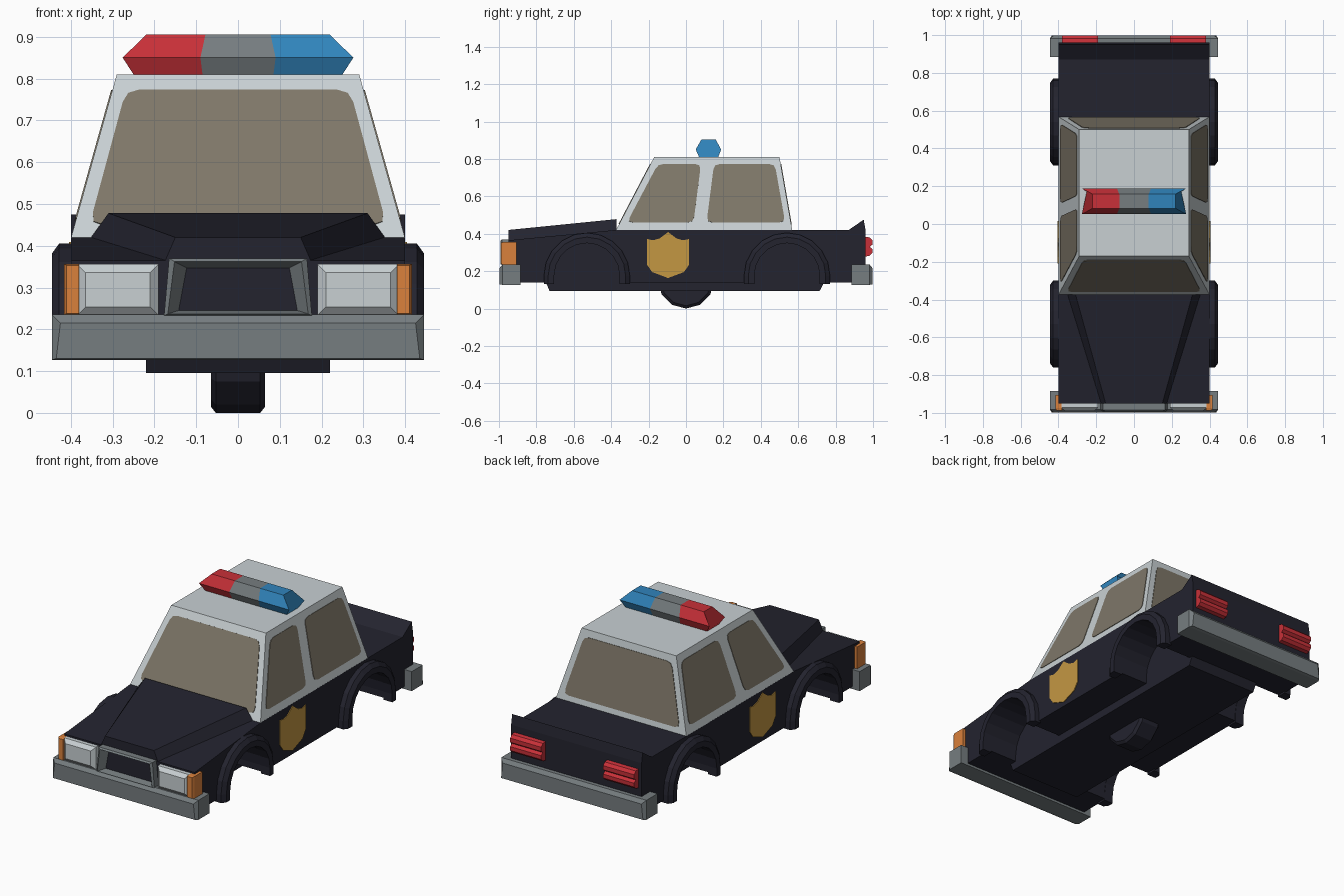
import bpy, bmesh, math
from mathutils import Vector

if "Cube" in bpy.data.objects:
    bpy.data.objects.remove(bpy.data.objects["Cube"])


def material(name, r, g, b):
    m = bpy.data.materials.new(name)
    m.diffuse_color = (r, g, b, 1)
    m.use_nodes = True
    m.node_tree.nodes["Principled BSDF"].inputs["Base Color"].default_value = m.diffuse_color
    return m


BLACK = material("black paint", 0.017, 0.017, 0.028)
WHITE = material("white paint", 0.58, 0.63, 0.65)
GREY = material("grey trim", 0.18, 0.205, 0.215)
GLASS = material("window glass", 0.21, 0.185, 0.14)
RED = material("red lens", 0.58, 0.03, 0.04)
BLUE = material("blue lens", 0.03, 0.23, 0.50)
ORANGE = material("orange lens", 0.70, 0.22, 0.045)
GOLD = material("gold badge", 0.55, 0.31, 0.055)


def loft(name, rings, mat, mirror=False, end_mat=None):
    """Skin a row of equal point rings and cap both ends."""
    bm = bmesh.new()
    vs = [[bm.verts.new(p) for p in ring] for ring in rings]
    for a, b in zip(vs, vs[1:]):
        for i in range(len(a)):
            j = (i + 1) % len(a)
            bm.faces.new((a[i], a[j], b[j], b[i]))
    bm.faces.new(vs[0])
    end = bm.faces.new(vs[-1])
    end.material_index = 1 if end_mat else 0
    bmesh.ops.recalc_face_normals(bm, faces=bm.faces)
    me = bpy.data.meshes.new(name)
    bm.to_mesh(me)
    bm.free()
    me.materials.append(mat)
    if end_mat:
        me.materials.append(end_mat)
    ob = bpy.data.objects.new(name, me)
    bpy.context.collection.objects.link(ob)
    if mirror:
        ob.modifiers.new("Mirror", 'MIRROR')
    return ob


def extrude_x(name, pts, x0, x1, mat, mirror=False):
    return loft(name, [[(x, y, z) for y, z in pts] for x in (x0, x1)], mat, mirror)


def rect(x0, x1, z0, z1, y, inset=0.0):
    i = inset
    return [(x0 + i, y, z0 + i), (x1 - i, y, z0 + i), (x1 - i, y, z1 - i), (x0 + i, y, z1 - i)]


def flat_rect(x, y0, y1, z):
    return [(-x, y0, z), (x, y0, z), (x, y1, z), (-x, y1, z)]


def rounded(pts, r=0.03):
    """Round the corners of a 2D outline."""
    out = []
    n = len(pts)
    for i in range(n):
        p = Vector(pts[i])
        a = p + (Vector(pts[i - 1]) - p).normalized() * r
        b = p + (Vector(pts[(i + 1) % n]) - p).normalized() * r
        out += [a, (a + b) / 4 + p / 2, b]
    return out


def arch(yc, r, bottom):
    """Wheel arch outline with straight legs."""
    zc = 0.175
    arc = [(yc + r * math.cos(math.pi * i / 10), zc + r * math.sin(math.pi * i / 10)) for i in range(11)]
    return [(yc + r, bottom)] + arc + [(yc - r, bottom)]


# Lower body with wheel wells cut out
body = extrude_x("body", [(-0.95, 0.14), (-0.95, 0.365), (-0.375, 0.42), (0.87, 0.42),
                          (0.95, 0.475), (0.96, 0.42), (0.96, 0.14)], -0.40, 0.40, BLACK)
cutters = []
for label, yc in (("front", -0.53), ("rear", 0.54)):
    cut = extrude_x(label + "_well_cutter", arch(yc, 0.177, 0.08), 0.22, 0.5, BLACK, True)
    cut.hide_render = True
    mod = body.modifiers.new("Well", 'BOOLEAN')
    mod.operation = 'DIFFERENCE'
    mod.solver = 'EXACT'
    mod.object = cut
    cutters.append(cut)
    # Flared arch lip: section of (radius, x) swept along the arch
    section = [(0.175, 0.39), (0.175, 0.445), (0.207, 0.445), (0.23, 0.428), (0.23, 0.39)]
    outlines = [(x, arch(yc, r, 0.13)) for r, x in section]
    rings = [[(x, *pts[k]) for x, pts in outlines] for k in range(13)]
    loft(label + "_wheel_arch", rings, BLACK, True)

dg = bpy.context.evaluated_depsgraph_get()
cut_mesh = bpy.data.meshes.new_from_object(body.evaluated_get(dg))
body.modifiers.clear()
body.data = cut_mesh
for cut in cutters:
    bpy.data.objects.remove(cut)

# White door panels: split the sides and colour the middle
bm = bmesh.new()
bm.from_mesh(cut_mesh)
for y in (-0.375, 0.567):
    bmesh.ops.bisect_plane(bm, geom=bm.verts[:] + bm.edges[:] + bm.faces[:],
                           plane_co=(0, y, 0), plane_no=(0, 1, 0))
bm.normal_update()
for f in bm.faces:
    c = f.calc_center_median()
    f.material_index = int(abs(f.normal.x) > 0.9 and abs(c.x) > 0.39 and -0.375 < c.y < 0.567)
bm.to_mesh(cut_mesh)
bm.free()
cut_mesh.materials.clear()
cut_mesh.materials.append(BLACK)
cut_mesh.materials.append(WHITE)

# Raised hood
loft("hood", [[(-0.176, -0.95, 0.36), (0.176, -0.95, 0.36), (0.15, -0.95, 0.42), (-0.15, -0.95, 0.42)],
              [(-0.353, -0.372, 0.418), (0.353, -0.372, 0.418), (0.31, -0.372, 0.478), (-0.31, -0.372, 0.478)]],
     BLACK)

# Cabin
loft("cabin", [flat_rect(0.40, -0.375, 0.568, 0.418), flat_rect(0.29, -0.17, 0.50, 0.81)], WHITE)


# Windows: thin plates lying on the sloped cabin sides
def window(name, pts, place, normal, mirror=False):
    n = Vector(normal).normalized() * 0.003
    base = [Vector(place(u, z, (z - 0.418) / 0.392)) for u, z in rounded(pts)]
    loft(name, [[p - n for p in base], [p + n for p in base]], GLASS, mirror)


def on_side(u, z, t):
    return (0.40 - 0.11 * t, u, z)


window("front_side_window", [(-0.315, 0.46), (0.04, 0.46), (0.08, 0.772), (-0.15, 0.772)],
       on_side, (0.392, 0, 0.11), True)
window("rear_side_window", [(0.11, 0.46), (0.53, 0.46), (0.475, 0.772), (0.15, 0.772)],
       on_side, (0.392, 0, 0.11), True)
screen = [(-0.355, 0.45), (0.355, 0.45), (0.268, 0.772), (-0.268, 0.772)]
window("windshield", screen, lambda u, z, t: (u, -0.375 + 0.205 * t, z), (0, -0.392, 0.205))
window("rear_window", screen, lambda u, z, t: (u, 0.568 - 0.068 * t, z), (0, 0.392, 0.068))

# Door badges
half = [(0, 0.409), (0.045, 0.375), (0.08, 0.365), (0.113, 0.372), (0.113, 0.235), (0.085, 0.195), (0, 0.163)]
shield = [(-0.096 + u, z) for u, z in half] + [(-0.096 - u, z) for u, z in half[-2:0:-1]]
extrude_x("door_badge", shield, 0.398, 0.404, GOLD, True)

# Bumpers
for label, s in (("front", -1), ("rear", 1)):
    loft(label + "_bumper", [rect(-0.445, 0.445, 0.127, 0.235, s * 0.885),
                             rect(-0.445, 0.445, 0.127, 0.235, s * 0.982),
                             [(-0.435, s * 0.998, 0.13), (0.435, s * 0.998, 0.13),
                              (0.425, s * 0.998, 0.215), (-0.425, s * 0.998, 0.215)]], GREY)

# Headlights and turn signals
loft("headlight", [rect(0.19, 0.385, 0.233, 0.356, -0.94), rect(0.19, 0.385, 0.233, 0.356, -0.972),
                   rect(0.19, 0.385, 0.233, 0.356, -0.99, 0.02)], WHITE, True)
loft("turn_signal", [rect(0.38, 0.416, 0.235, 0.356, -0.905), rect(0.38, 0.416, 0.235, 0.356, -0.975),
                     rect(0.38, 0.41, 0.238, 0.353, -0.988)], ORANGE, True)


# Grille: funnel frame with a dark recess
def trapezoid(top, bottom, z0, z1, y):
    return [(-bottom, y, z0), (bottom, y, z0), (top, y, z1), (-top, y, z1)]


loft("grille", [trapezoid(0.165, 0.177, 0.233, 0.37, -0.94), trapezoid(0.165, 0.177, 0.233, 0.37, -0.985),
                trapezoid(0.152, 0.168, 0.237, 0.362, -0.993),
                trapezoid(0.123, 0.142, 0.245, 0.347, -0.955)], GREY, end_mat=BLACK)

# Tail lights: two ridges with a groove
extrude_x("tail_light", [(0.95, 0.277), (0.982, 0.282), (0.997, 0.297), (0.997, 0.318), (0.982, 0.33),
                         (0.997, 0.342), (0.997, 0.365), (0.982, 0.38), (0.95, 0.385)], 0.19, 0.38, RED, True)


# Roof light bar: hexagonal section in red, grey and blue
def bar_ring(xs):
    bottom, mid, top = xs
    return [(bottom, 0.07, 0.81), (mid, 0.052, 0.85), (top, 0.083, 0.905),
            (top, 0.158, 0.905), (mid, 0.188, 0.85), (bottom, 0.172, 0.81)]


end, seam = (0.25, 0.276, 0.22), (0.085, 0.09, 0.078)
neg = lambda t: tuple(-v for v in t)
loft("red_roof_light", [bar_ring(neg(end)), bar_ring(neg(seam))], RED)
loft("roof_light_centre", [bar_ring(neg(seam)), bar_ring(seam)], GREY)
loft("blue_roof_light", [bar_ring(seam), bar_ring(end)], BLUE)

# Underbody pan and the wheel stub below it
loft("underbody_pan", [flat_rect(0.22, -0.75, 0.74, 0.142), flat_rect(0.22, -0.73, 0.715, 0.095)], BLACK)
rings = [[(x, r * math.cos(math.pi * i / 6), 0.15 - r * math.sin(math.pi * i / 6)) for i in range(7)]
         for x, r in ((-0.065, 0.135), (-0.053, 0.15), (0.053, 0.15), (0.065, 0.135))]
loft("wheel_stub", rings, BLACK)
